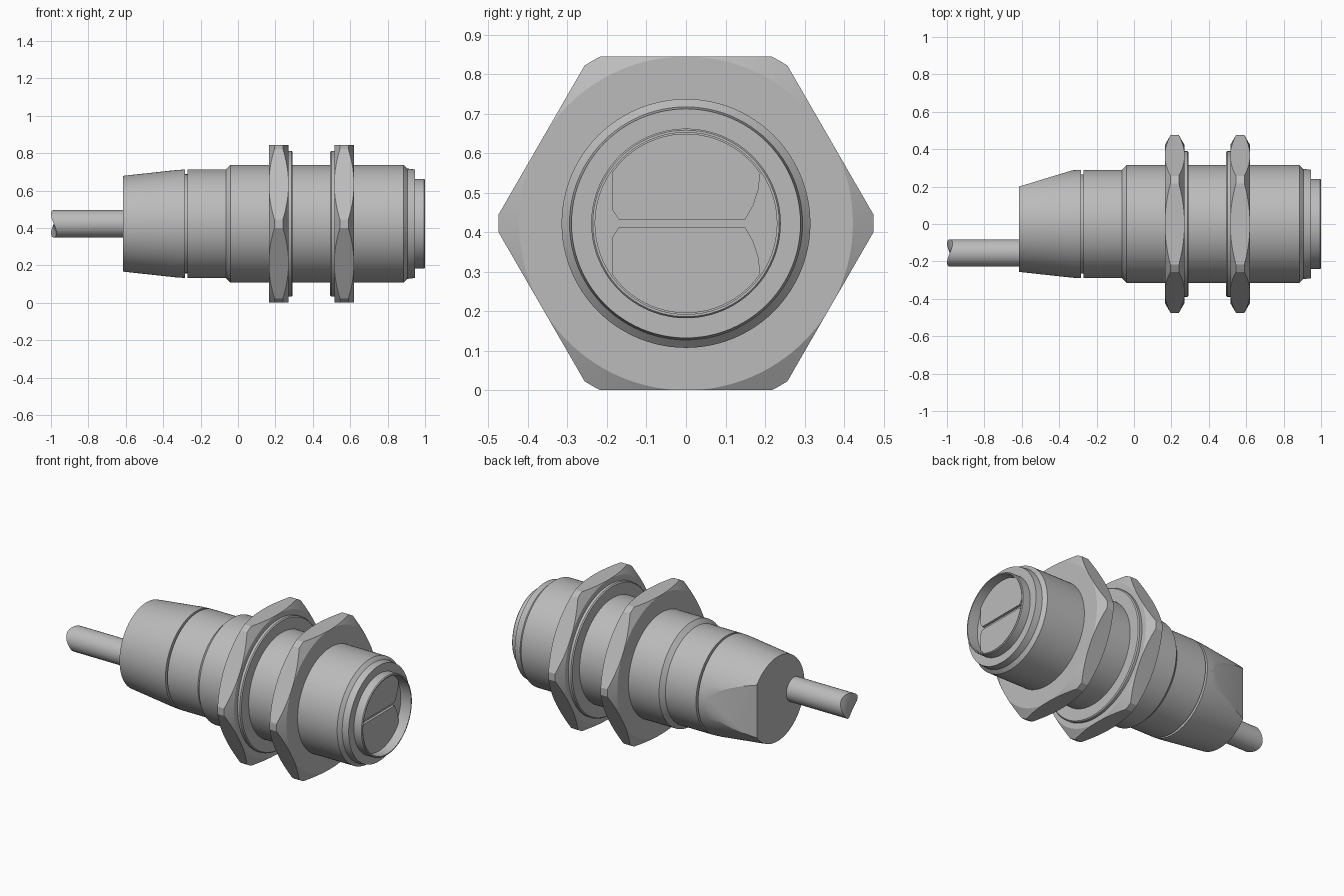
import bpy, bmesh
from math import sin, cos, pi, radians
from mathutils import Vector

AXIS_Z = 0.4225   # height of the sensor's long axis
cube = bpy.data.objects.get("Cube")
if cube:
    bpy.data.objects.remove(cube, do_unlink=True)

grey = bpy.data.materials.new("plain grey")
grey.use_nodes = True
grey.diffuse_color = (0.5, 0.5, 0.5, 1)
grey.node_tree.nodes["Principled BSDF"].inputs["Base Color"].default_value = (0.5, 0.5, 0.5, 1)


def finish(name, bm, y=0.0):
    bmesh.ops.recalc_face_normals(bm, faces=bm.faces)
    mesh = bpy.data.meshes.new(name)
    bm.to_mesh(mesh)
    bm.free()
    mesh.materials.append(grey)
    obj = bpy.data.objects.new(name, mesh)
    bpy.context.collection.objects.link(obj)
    obj.location = (0, y, AXIS_Z)
    bpy.ops.object.select_all(action='DESELECT')
    obj.select_set(True)
    bpy.context.view_layer.objects.active = obj
    bpy.ops.object.shade_smooth_by_angle(angle=radians(22))
    return obj


def lathe(profile, segs=96):
    """Spin (x, radius) points around the x axis; both ends lie on the axis."""
    bm = bmesh.new()
    rings = []
    for x, r in profile:
        if r == 0:
            rings.append([bm.verts.new((x, 0, 0))] * segs)
        else:
            rings.append([bm.verts.new((x, r * cos(2 * pi * i / segs), r * sin(2 * pi * i / segs)))
                          for i in range(segs)])
    for a, b in zip(rings, rings[1:]):
        for i in range(segs):
            j = (i + 1) % segs
            bm.faces.new(list(dict.fromkeys((a[i], a[j], b[j], b[i]))))
    return bm


def cut(bm, point, normal):
    """Slice off everything beyond a plane and close the opening."""
    res = bmesh.ops.bisect_plane(bm, geom=bm.verts[:] + bm.edges[:] + bm.faces[:],
                                 plane_co=point, plane_no=normal, clear_outer=True)
    edges = [e for e in res["geom_cut"] if isinstance(e, bmesh.types.BMEdge)]
    bmesh.ops.holes_fill(bm, edges=edges)


# Barrel with stepped nose and recessed lens seat
finish("barrel", lathe([
    (-0.29, 0), (-0.29, 0.265), (-0.27, 0.265), (-0.27, 0.29), (-0.065, 0.29),
    (-0.04, 0.315), (0.885, 0.315), (0.905, 0.295), (0.945, 0.29), (0.945, 0.24),
    (0.995, 0.24), (1.0, 0.236), (1.0, 0.23), (0.93, 0.23), (0.93, 0)]))

# Tapered tail with a slanted flat on the back
tail = lathe([(-0.615, 0), (-0.615, 0.256), (-0.33, 0.287), (-0.283, 0.29), (-0.283, 0)])
cut(tail, (-0.615, 0.2, 0), Vector((-0.09, 0.295, 0)).normalized())
finish("tail", tail)

# Cable with a saddle-shaped broken end
R = 0.073
cable = lathe([(-1, 0), (-1, R / 3), (-1, 2 * R / 3), (-1, R), (-0.61, R), (-0.61, 0)], 48)
for v in cable.verts:
    if v.co.x < -0.9:
        v.co.x += 0.03 * (0.5 + v.co.y * v.co.z / R ** 2)
finish("cable", cable, y=-0.155)

# Lens halves, separated by a narrow slot
for name, side in (("upper_lens", 1), ("lower_lens", -1)):
    a0, a1 = radians(34), radians(145)
    outline = [(0.227 * cos(a0 + (a1 - a0) * i / 24), 0.227 * sin(a0 + (a1 - a0) * i / 24))
               for i in range(25)]
    outline += [(-0.187, 0.035), (-0.17, 0.01), (0.15, 0.01), (0.17, 0.045), (0.183, 0.085)]
    bm = bmesh.new()
    face = bm.faces.new([bm.verts.new((0.925, y, side * z)) for y, z in outline])
    top = bmesh.ops.extrude_face_region(bm, geom=[face])
    bmesh.ops.translate(bm, vec=(0.02, 0, 0),
                        verts=[v for v in top["geom"] if isinstance(v, bmesh.types.BMVert)])
    finish(name, bm)


# Hex nuts: a double-chamfered disc cut by six planes, with a washer collar
def nut(prefix, x, collar):
    w = 0.0525
    bm = lathe([(x - w, 0), (x - w, 0.4225), (x - w + 0.03, 0.475),
                (x + w - 0.03, 0.475), (x + w, 0.4225), (x + w, 0)], 120)
    for k in range(6):
        n = Vector((0, cos(radians(30 + 60 * k)), sin(radians(30 + 60 * k))))
        cut(bm, n * 0.4222, n)
    finish(prefix + "_nut", bm)
    near, far = x + collar * (w - 0.01), x + collar * (w + 0.022)
    finish(prefix + "_nut_collar", lathe([(near, 0), (near, 0.39), (far - collar * 0.006, 0.39),
                                          (far, 0.384), (far, 0)]))


nut("rear", 0.2175, 1)
nut("front", 0.5675, -1)
